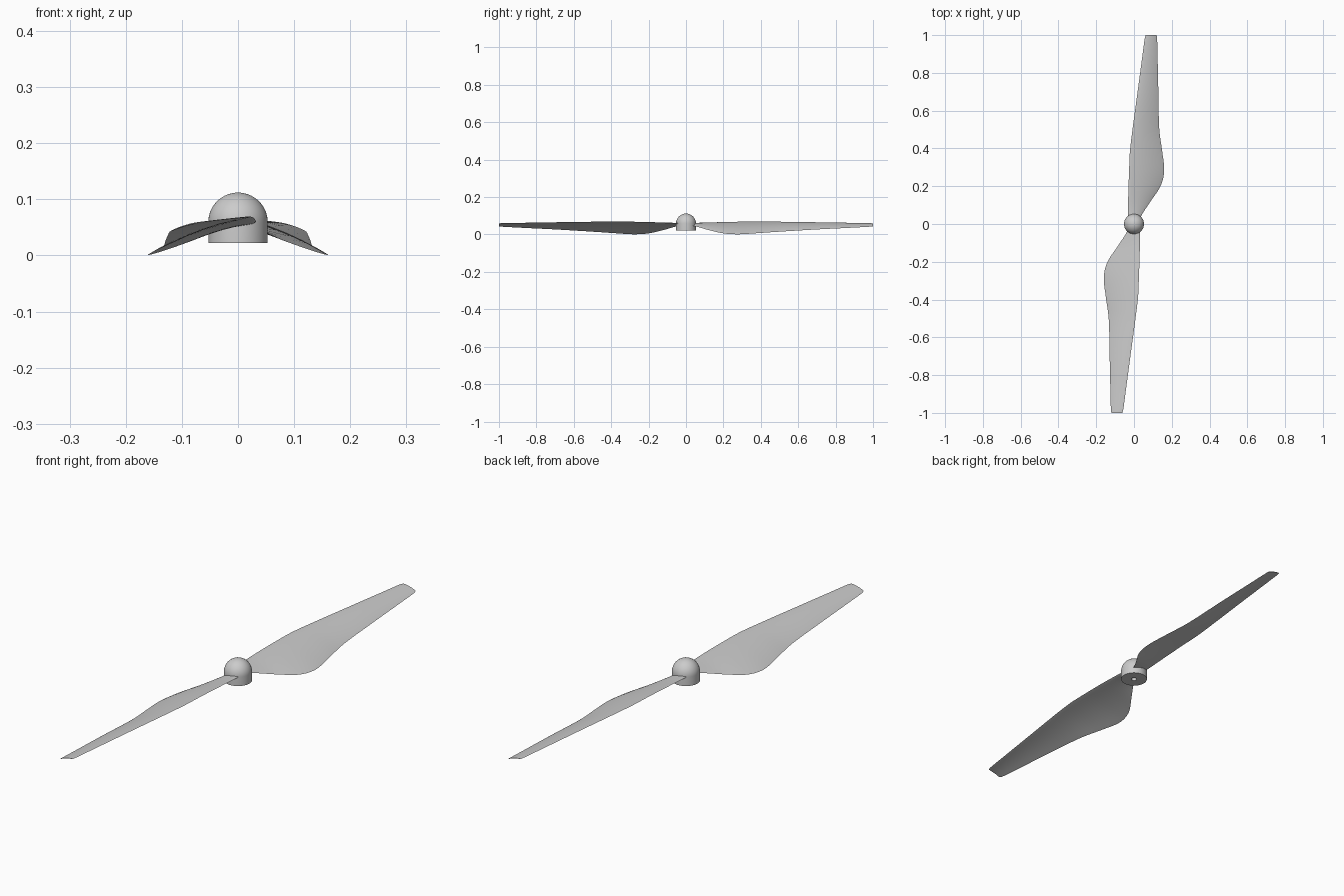
import bpy, bmesh, math
from mathutils import Matrix

if "Cube" in bpy.data.objects:
    bpy.data.objects.remove(bpy.data.objects["Cube"], do_unlink=True)

grey = bpy.data.materials.new("light_grey_plastic")
grey.use_nodes = True
grey.diffuse_color = (0.6, 0.6, 0.6, 1)
grey.node_tree.nodes["Principled BSDF"].inputs["Base Color"].default_value = (0.6, 0.6, 0.6, 1)


def finish(bm, name, angle):
    bmesh.ops.recalc_face_normals(bm, faces=bm.faces)
    mesh = bpy.data.meshes.new(name)
    bm.to_mesh(mesh)
    bm.free()
    mesh.materials.append(grey)
    obj = bpy.data.objects.new(name, mesh)
    bpy.context.collection.objects.link(obj)
    bpy.ops.object.select_all(action="DESELECT")
    obj.select_set(True)
    bpy.context.view_layer.objects.active = obj
    bpy.ops.object.shade_smooth_by_angle(angle=math.radians(angle))
    return obj


# Hub: cylinder with a domed cap and a shaft bore, turned from one profile
R, BASE, MID, BORE = 0.053, 0.022, 0.059, 0.011
profile = [(0, MID), (BORE, MID), (BORE, BASE), (R, BASE)]
profile += [(R * math.cos(a), MID + R * math.sin(a))
            for a in (math.pi / 2 * i / 14 for i in range(15))]
bm = bmesh.new()
pts = [bm.verts.new((r, 0, z)) for r, z in profile]
edges = [bm.edges.new(pair) for pair in zip(pts, pts[1:])]
bmesh.ops.spin(bm, geom=pts + edges, cent=(0, 0, 0), axis=(0, 0, 1),
               angle=math.tau, steps=48, use_merge=True)
bmesh.ops.remove_doubles(bm, verts=bm.verts, dist=1e-5)
finish(bm, "hub", 35)

# Blade stations: span, leading x, leading z, trailing x, trailing z, thickness
STATIONS = [
    (0.02, -0.030, 0.058, 0.028, 0.050, 0.016),
    (0.06, -0.032, 0.060, 0.048, 0.041, 0.014),
    (0.12, -0.031, 0.063, 0.088, 0.024, 0.011),
    (0.20, -0.029, 0.066, 0.140, 0.006, 0.009),
    (0.28, -0.026, 0.068, 0.160, 0.001, 0.008),
    (0.38, -0.022, 0.069, 0.150, 0.007, 0.008),
    (0.50, -0.008, 0.068, 0.134, 0.015, 0.007),
    (0.70, 0.019, 0.065, 0.129, 0.027, 0.006),
    (0.88, 0.043, 0.062, 0.125, 0.036, 0.005),
    (0.99, 0.058, 0.060, 0.122, 0.042, 0.004),
    (1.00, 0.062, 0.059, 0.119, 0.044, 0.003),
]


def smooth_stations(rows, steps=5):
    """Cubic interpolation through the stations, using span as parameter."""
    def slope(i):
        a, b = rows[max(i - 1, 0)], rows[min(i + 1, len(rows) - 1)]
        return [(q - p) / (b[0] - a[0]) for p, q in zip(a, b)]
    out = []
    for i in range(len(rows) - 1):
        p, q, m, n = rows[i], rows[i + 1], slope(i), slope(i + 1)
        h = q[0] - p[0]
        if i == len(rows) - 2:
            out.append(p)
            break
        for s in range(steps):
            t = s / steps
            w = t * t * (3 - 2 * t)
            out.append([(1 - w) * a + w * b + h * t * (1 - t) * ((1 - t) * c - t * d)
                        for a, b, c, d in zip(p, q, m, n)])
    return out + [rows[-1]]


def section(row, n=10):
    """Closed, gently arched airfoil outline at one station."""
    y, xl, zl, xt, zt, thick = row
    camber = 0.05 * (xt - xl)
    upper, lower = [], []
    for i in range(n + 1):
        u = (1 - math.cos(math.pi * i / n)) / 2
        x = xl + (xt - xl) * u
        z = zl + (zt - zl) * u + camber * 4 * u * (1 - u)
        half = thick / 2 * (1.9 * math.sqrt(u) * (1 - u) ** 0.7 * 0.75)
        upper.append((x, y, z + half))
        lower.append((x, y, z - half))
    return upper + lower[-2:0:-1]


# Two blades: the same loft, turned half way round for the front one
for name, turn in (("back_blade", 0), ("front_blade", math.pi)):
    bm = bmesh.new()
    rings = [[bm.verts.new(p) for p in section(row)] for row in smooth_stations(STATIONS)]
    for a, b in zip(rings, rings[1:]):
        for i in range(len(a)):
            j = (i + 1) % len(a)
            bm.faces.new((a[i], a[j], b[j], b[i]))
    bm.faces.new(rings[0])
    bm.faces.new(rings[-1])
    bm.transform(Matrix.Rotation(turn, 4, "Z"))
    finish(bm, name, 40)
